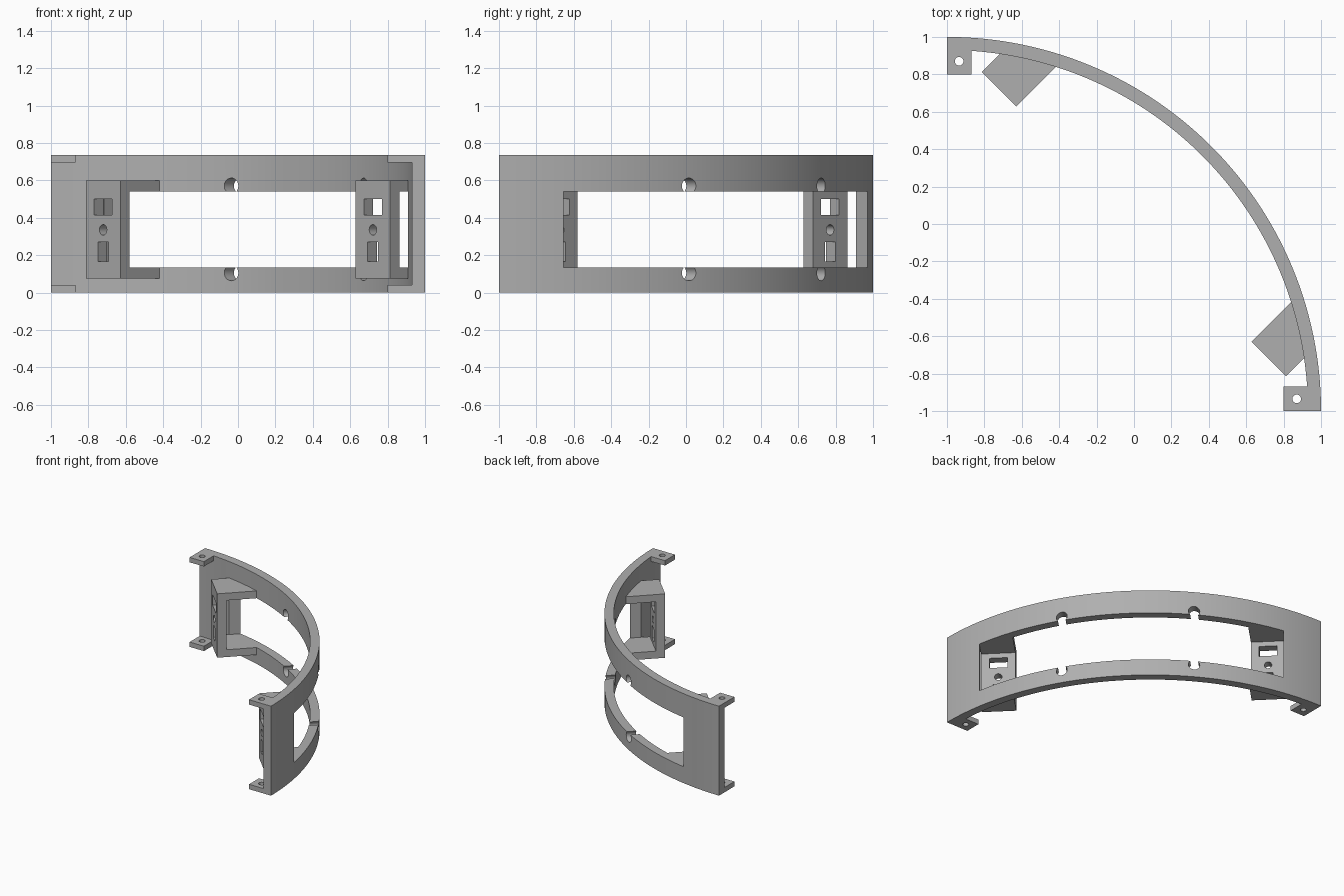
import bpy, bmesh, math
from mathutils import Vector, Matrix

cube = bpy.data.objects.get("Cube")
if cube:
    bpy.data.objects.remove(cube, do_unlink=True)

S = math.sqrt(2)
R_OUT, R_IN, HEIGHT = 2.0, 1.93, 0.735
EDGE_LOW, EDGE_HIGH, LIP = 0.135, 0.54, 0.06

grey = bpy.data.materials.new("plain_grey")
grey.use_nodes = True
colour = (0.43, 0.43, 0.43, 1)
grey.diffuse_color = colour
grey.node_tree.nodes["Principled BSDF"].inputs["Base Color"].default_value = colour


def diag(u, v):
    """Across / along the quarter's symmetry diagonal to x, y."""
    return ((u + v) / S, (v - u) / S)


def arc_v(u, r=R_IN + 0.002):
    return math.sqrt(r * r - u * u) - S


def finish(bm, name):
    bmesh.ops.recalc_face_normals(bm, faces=bm.faces[:])
    mesh = bpy.data.meshes.new(name)
    bm.to_mesh(mesh)
    bm.free()
    mesh.materials.append(grey)
    obj = bpy.data.objects.new(name, mesh)
    bpy.context.scene.collection.objects.link(obj)
    return obj


def prism(name, points, z0, z1):
    bm = bmesh.new()
    base = bm.faces.new([bm.verts.new((x, y, z0)) for x, y in points])
    ext = bmesh.ops.extrude_face_region(bm, geom=[base])
    top = [g for g in ext["geom"] if isinstance(g, bmesh.types.BMVert)]
    bmesh.ops.translate(bm, verts=top, vec=(0, 0, z1 - z0))
    return finish(bm, name)


def diag_box(name, u0, u1, v0, v1, z0, z1):
    corners = [diag(u0, v0), diag(u1, v0), diag(u1, v1), diag(u0, v1)]
    return prism(name, corners, z0, z1)


def rod(name, start, end, radius):
    start, end = Vector(start), Vector(end)
    axis = end - start
    turn = axis.to_track_quat("Z", "Y").to_matrix().to_4x4()
    bm = bmesh.new()
    bmesh.ops.create_cone(bm, cap_ends=True, segments=32, radius1=radius,
                          radius2=radius, depth=axis.length,
                          matrix=Matrix.Translation((start + end) / 2) @ turn)
    return finish(bm, name)


def diag_rod(name, u, v0, v1, z, radius):
    return rod(name, (*diag(u, v0), z), (*diag(u, v1), z), radius)


def cut(obj, cutters):
    for c in cutters:
        c.hide_render = True
        mod = obj.modifiers.new("cut", "BOOLEAN")
        mod.operation, mod.solver, mod.object = "DIFFERENCE", "EXACT", c
    bpy.context.view_layer.update()
    deps = bpy.context.evaluated_depsgraph_get()
    mesh = bpy.data.meshes.new_from_object(obj.evaluated_get(deps))
    obj.modifiers.clear()
    obj.data = mesh
    for c in cutters:
        bpy.data.objects.remove(c, do_unlink=True)


def smooth(obj):
    obj.data.shade_smooth()
    obj.data.set_sharp_from_angle(angle=math.radians(25))


CLIP_U, BORE_FLOOR = 0.5, 0.42
CLIP_Z = (EDGE_LOW - LIP / 2, EDGE_HIGH + LIP / 2)


def bore(side, z):
    return diag_rod("bore_cutter", side * CLIP_U, BORE_FLOOR, 0.9, z, 0.042)


# Quarter-ring wall with its long window and screw-head bores
N = 96
angles = [math.pi / 2 * i / N for i in range(N + 1)]
outline = [(R_OUT * math.cos(a) - 1, R_OUT * math.sin(a) - 1) for a in angles]
outline += [(R_IN * math.cos(a) - 1, R_IN * math.sin(a) - 1) for a in reversed(angles)]
wall = prism("curved_wall", outline, 0, HEIGHT)
cut(wall, [diag_box("window_cutter", -1.15, 1.15, -0.3, 1, EDGE_LOW, EDGE_HIGH)]
    + [bore(s, z) for s in (-1, 1) for z in CLIP_Z])
smooth(wall)

for side, label in ((-1, "right"), (1, "left")):
    # Switch bracket: pierced face plate
    U0, U1, T = 0.89, 1.15, 0.07
    mid = (U0 + U1) / 2
    low, high = EDGE_LOW - LIP, EDGE_HIGH + LIP
    plate = diag_box(label + "_bracket_plate", side * U0, side * U1, 0, T, low, high)
    slots = [diag_box("slot_cutter", side * (mid - w), side * (mid + w), -0.1, 0.2, z0, z1)
             for w, z0, z1 in ((0.068, 0.415, 0.5), (0.039, 0.165, 0.27))]
    cut(plate, slots + [diag_rod("hole_cutter", side * mid, -0.1, 0.2, 0.335, 0.028)])
    smooth(plate)

    # Bracket arms running back to the wall
    steps = [U1 + (U0 - U1) * i / 12 for i in range(13)]
    arm = [diag(side * U0, T), diag(side * U1, T)]
    arm += [diag(side * u, arc_v(u)) for u in steps]
    for level, z in (("lower", low), ("upper", EDGE_HIGH)):
        prism(f"{label}_{level}_bracket_arm", arm, z, z + LIP)

    # Screw clips with flared roots
    turns = [math.pi / 2 * i / 8 for i in range(9)]
    W, F, G = 0.063, 0.035, 0.03
    near, far = CLIP_U - W, CLIP_U + W
    near_v, far_v = arc_v(near - F) - F, arc_v(far + G) - G
    clip = [(near, 0.33), (far, 0.33)]
    clip += [(far + G - G * math.cos(t), far_v + G * math.sin(t)) for t in turns]
    clip += [(u, arc_v(u)) for u in (0.56, 0.53, 0.5, 0.47, 0.44)]
    clip += [(near - F + F * math.cos(t), near_v + F * math.sin(t)) for t in reversed(turns)]
    clip = [diag(side * u, v) for u, v in clip]
    for level, z in zip(("lower", "upper"), CLIP_Z):
        obj = prism(f"{label}_{level}_screw_clip", clip, z - LIP / 2, z + LIP / 2)
        cut(obj, [bore(side, z),
                  diag_rod("screw_cutter", side * CLIP_U, 0.2, 0.5, z, 0.023)])
        smooth(obj)

    # Mounting tabs at the wall ends
    flip = (lambda p: p) if side < 0 else (lambda p: (p[1], p[0]))
    tab = [flip(p) for p in ((-1, 0.8), (-0.87, 0.8), (-0.87, 0.927), (-1, 0.931))]
    hx, hy = flip((-0.935, 0.87))
    for level, z0, z1 in (("lower", 0, 0.04), ("upper", HEIGHT - 0.04, HEIGHT)):
        obj = prism(f"{label}_{level}_mounting_tab", tab, z0, z1)
        cut(obj, [rod("hole_cutter", (hx, hy, z0 - 0.1), (hx, hy, z1 + 0.1), 0.023)])
        smooth(obj)
